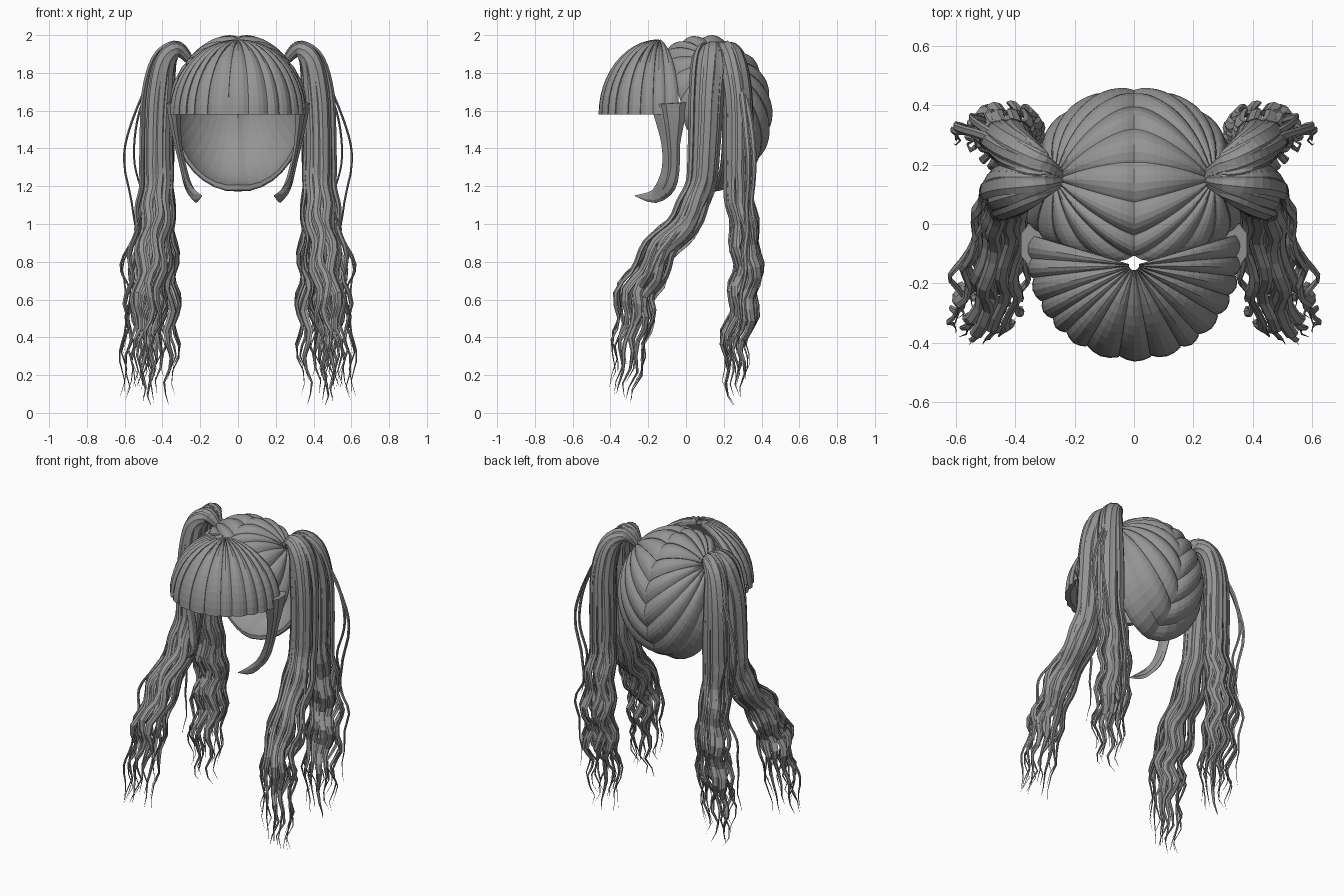
import bpy, bmesh, math, random
from mathutils import Vector

random.seed(4)
if "Cube" in bpy.data.objects:
    bpy.data.objects.remove(bpy.data.objects["Cube"])

hair = bpy.data.materials.new("grey_hair")
hair.use_nodes = True
GREY = (0.3, 0.3, 0.3, 1)
hair.diffuse_color = GREY
hair.node_tree.nodes["Principled BSDF"].inputs["Base Color"].default_value = GREY


def spline(keys, t):
    """Smooth curve through the keys, t from 0 to 1."""
    f = min(max(t, 0), 1) * (len(keys) - 1)
    i = min(int(f), len(keys) - 2)
    u = f - i
    k = [Vector(keys[min(max(j, 0), len(keys) - 1)]) for j in range(i - 1, i + 3)]
    return 0.5 * (2 * k[1] + (k[2] - k[0]) * u + (2 * k[0] - 5 * k[1] + 4 * k[2] - k[3]) * u ** 2
                  + (3 * k[1] - k[0] - 3 * k[2] + k[3]) * u ** 3)


def loft(bm, rings):
    """Skin closed rings of points and cap both ends."""
    rows = [[bm.verts.new(p) for p in ring] for ring in rings]
    n = len(rows[0])
    for a, b in zip(rows, rows[1:]):
        for i in range(n):
            j = (i + 1) % n
            bm.faces.new((a[i], a[j], b[j], b[i]))
    bm.faces.new(rows[0])
    bm.faces.new(rows[-1])


def finish(bm, name, mirrored=True):
    bmesh.ops.recalc_face_normals(bm, faces=bm.faces)
    mesh = bpy.data.meshes.new(name)
    bm.to_mesh(mesh)
    bm.free()
    mesh.materials.append(hair)
    obj = bpy.data.objects.new(name, mesh)
    bpy.context.collection.objects.link(obj)
    if mirrored:
        mod = obj.modifiers.new("mirror", "MIRROR")
        mod.use_mirror_merge = False
    return obj


def lens(p, wide, deep):
    """Six-sided flattened section."""
    return [p + wide * math.cos(k * math.pi / 3) + deep * math.sin(k * math.pi / 3) for k in range(6)]


# Scalp: strands combed from the hairline and parting to the tie
CENTRE = Vector((0, 0.1, 1.58))
RADII = Vector((0.355, 0.345, 0.41))
TIE = Vector((0.27, 0.05, 0.28)).normalized()
ROOTS = [(0.35, -0.1, -0.1), (0.32, -0.15, 0.12), (0.2, -0.21, 0.28), (0, -0.24, 0.36), (0, -0.1, 0.42),
         (0, 0.1, 0.41), (0, 0.27, 0.3), (0, 0.35, 0.1), (0, 0.33, -0.13), (0, 0.22, -0.32), (0, 0.03, -0.42)]


def scalp_point(t, s, lift):
    d = spline(ROOTS, t).normalized().slerp(TIE, s)
    r = 1 / Vector((d.x / RADII.x, d.y / RADII.y, d.z / RADII.z)).length
    notch = 0.05 * (1 - s) ** 8
    return CENTRE + d * (r * (1 - notch) + lift)


bm = bmesh.new()
COUNT, ACROSS = 14, 6
for i in range(COUNT):
    rings = []
    for k in range(15):
        s = 0.985 * k / 14
        fade = 1 - 0.6 * s
        us = [j / ACROSS for j in range(ACROSS + 1)]
        outer = [scalp_point((i + u * 1.12) / COUNT, s,
                             fade * (0.025 * math.sin(math.pi * u) + 0.014 * u - 0.008)) for u in us]
        inner = [scalp_point((i + u * 1.12) / COUNT, s, -0.016 * fade) for u in reversed(us)]
        rings.append(outer + inner)
    loft(bm, rings)
finish(bm, "scalp_strands")

# Fringe: wedges fanned over a quarter dome, cut level at the bottom
bm = bmesh.new()
edges = [0]
for i in range(15):
    edges.append(edges[-1] + random.uniform(0.7, 1.4))
start, sweep = math.radians(-190), math.radians(200)
edges = [start + sweep * e / edges[-1] for e in edges]


def fringe_point(phi, a, lift):
    r = math.sin(a)
    rim = Vector((0.35 * math.cos(phi), -0.1 + 0.35 * math.sin(phi), 0))
    out = Vector((math.cos(phi), math.sin(phi), 0)) * r
    p = Vector((0, -0.14, 0)).lerp(rim, r) + out * lift
    p.z = 1.58 + (0.385 + lift) * math.cos(a)
    return p


for lo, hi in zip(edges, edges[1:]):
    rings = []
    for k in range(13):
        a = math.radians(3 + 87 * k / 12)
        us = [j / 4 for j in range(5)]
        outer = [fringe_point(lo + (hi - lo) * u * 1.03, a, 0.014 * math.sin(math.pi * u) + 0.006 * u - 0.004)
                 for u in us]
        inner = [fringe_point(lo + (hi - lo) * u * 1.03, a, -0.022) for u in reversed(us)]
        rings.append(outer + inner)
    loft(bm, rings)
finish(bm, "fringe", False)

# Side locks: flat strands framing the face, curling forward at the tip (x, y, z, half width)
LOCK = [(0.33, -0.09, 1.64, 0.1), (0.325, -0.085, 1.54, 0.075), (0.31, -0.085, 1.42, 0.045),
        (0.285, -0.085, 1.3, 0.042), (0.26, -0.11, 1.2, 0.048), (0.225, -0.17, 1.145, 0.035),
        (0.19, -0.27, 1.15, 0.002)]
bm = bmesh.new()
for shift, size in ((0, 1), (0.02, 0.75)):
    rings = []
    for k in range(19):
        t = k / 18
        p, q = spline(LOCK, t), spline(LOCK, t + 0.02) - spline(LOCK, t - 0.02)
        wide = Vector((0, -q.z, q.y)).normalized()
        deep = q.xyz.cross(wide).normalized()
        rings.append(lens(p.xyz + Vector((shift * (1 - t), shift, 0)), wide * p.w * size, deep * p.w * 0.35))
    loft(bm, rings)
finish(bm, "side_lock")

# Tails: centre path and the two half sizes of the bundle (x, y, z, across, along)
FRONT = [(0.25, 0.15, 1.86, 0.015, 0.02), (0.32, 0.14, 1.925, 0.025, 0.05), (0.39, 0.125, 1.86, 0.05, 0.08),
         (0.42, 0.11, 1.68, 0.07, 0.08), (0.43, 0.1, 1.45, 0.07, 0.075), (0.43, 0.08, 1.22, 0.075, 0.07),
         (0.44, 0.01, 1.04, 0.085, 0.075), (0.46, -0.13, 0.86, 0.09, 0.08), (0.48, -0.25, 0.64, 0.09, 0.1),
         (0.5, -0.29, 0.38, 0.09, 0.09), (0.52, -0.34, 0.05, 0.08, 0.06)]
BACK = [(0.25, 0.16, 1.86, 0.015, 0.02), (0.32, 0.19, 1.925, 0.025, 0.05), (0.39, 0.24, 1.86, 0.05, 0.07),
        (0.42, 0.275, 1.68, 0.07, 0.07), (0.42, 0.28, 1.42, 0.08, 0.07), (0.42, 0.28, 1.18, 0.08, 0.07),
        (0.42, 0.32, 0.88, 0.1, 0.075), (0.42, 0.31, 0.6, 0.11, 0.075), (0.42, 0.26, 0.32, 0.11, 0.07),
        (0.43, 0.28, 0.02, 0.09, 0.04)]


def wavy_strand(bm, keys, angle, spread, half, end, steps=44, wave=0.018):
    phase = random.uniform(-0.9, 0.9)
    rings = []
    for k in range(steps + 1):
        t = end * k / steps
        p = spline(keys, t)
        tangent = (spline(keys, t + 0.01).xyz - spline(keys, t - 0.01).xyz).normalized() if len(p) == 3 else \
            (Vector(spline(keys, t + 0.01)[:3]) - Vector(spline(keys, t - 0.01)[:3])).normalized()
        along = Vector((0, 1, 0))
        along = (along - tangent * along.dot(tangent)).normalized()
        across = tangent.cross(along)
        rx, ry = (p[3] * spread, p[4] * spread) if len(p) > 3 else (0, 0)
        ripple = wave * max(0, min(1, (1.35 - p[2]) * 1.6))
        swing = 25 * p[2] + phase
        pos = Vector(p[:3]) + across * (rx * math.cos(angle) + ripple * math.sin(swing + angle))
        pos += along * (ry * math.sin(angle) + ripple * math.cos(swing))
        wide = along * math.cos(angle) - across * math.sin(angle)
        deep = tangent.cross(wide)
        s = k / steps
        taper = half * min(1, 0.35 + 5 * s) * (1 - 0.42 * s) * min(1, 0.03 + (1 - s) * 6)
        rings.append(lens(pos, wide * taper, deep * taper * 0.45))
    loft(bm, rings)


for name, keys in (("front_tail", FRONT), ("back_tail", BACK)):
    bm = bmesh.new()
    for i in range(11):
        wavy_strand(bm, keys, math.tau * (i + random.uniform(-0.2, 0.2)) / 11, random.uniform(0.85, 1.15),
                    random.uniform(0.03, 0.043), random.uniform(0.93, 1))
    for i in range(4):
        wavy_strand(bm, keys, math.tau * i / 4 + 0.4, 0.5, 0.035, random.uniform(0.88, 0.98))
    finish(bm, name)

# Loose thin strands beside the tails
LOOSE = [[(0.4, 0.24, 1.88), (0.49, 0.29, 1.72), (0.585, 0.32, 1.47), (0.6, 0.33, 1.3), (0.55, 0.32, 1.05),
          (0.55, 0.32, 0.92), (0.61, 0.31, 0.76), (0.59, 0.29, 0.55), (0.6, 0.27, 0.3)],
         [(0.45, 0.1, 1.3), (0.52, -0.03, 1.02), (0.615, -0.18, 0.78), (0.57, -0.26, 0.6),
          (0.62, -0.32, 0.35), (0.6, -0.36, 0.1)],
         [(0.42, 0.27, 1.8), (0.52, 0.33, 1.6), (0.55, 0.36, 1.35), (0.5, 0.35, 1.1), (0.53, 0.38, 0.85)]]
bm = bmesh.new()
for path in LOOSE:
    wavy_strand(bm, path, 0, 0, 0.017, 1, 28, 0.008)
finish(bm, "loose_strands")
